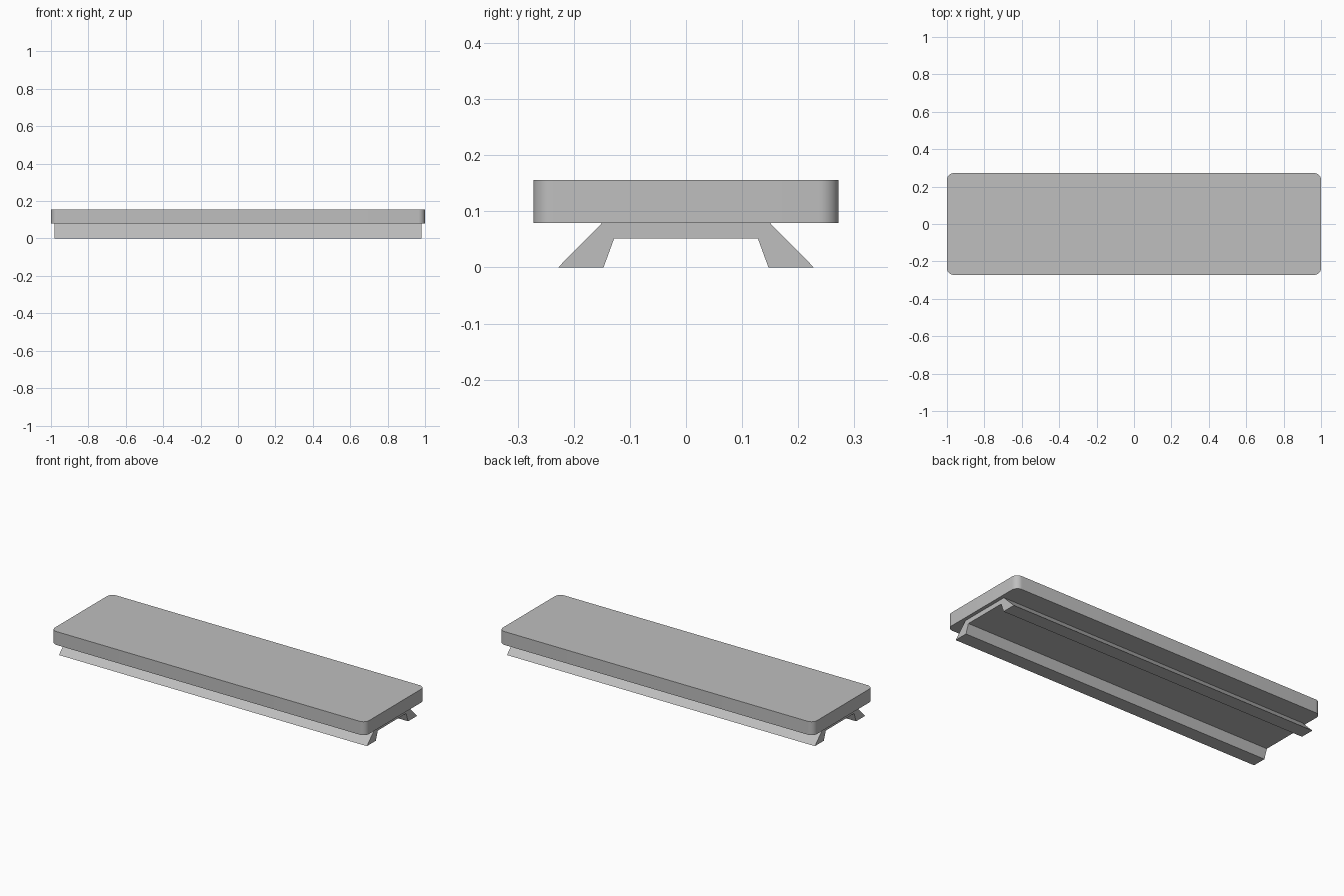
import bpy
import bmesh
from math import cos, sin, radians

cube = bpy.data.objects.get("Cube")
if cube:
    bpy.data.objects.remove(cube, do_unlink=True)

grey = bpy.data.materials.new("plain grey")
grey.use_nodes = True
colour = (0.52, 0.52, 0.52, 1)
grey.diffuse_color = colour
grey.node_tree.nodes["Principled BSDF"].inputs["Base Color"].default_value = colour


def extrude_outline(name, points, offset):
    """Extrude a closed outline of 3D points into a solid."""
    bm = bmesh.new()
    face = bm.faces.new([bm.verts.new(p) for p in points])
    result = bmesh.ops.extrude_face_region(bm, geom=[face], use_keep_orig=True)
    moved = [v for v in result["geom"] if isinstance(v, bmesh.types.BMVert)]
    bmesh.ops.translate(bm, verts=moved, vec=offset)
    bmesh.ops.recalc_face_normals(bm, faces=bm.faces)
    mesh = bpy.data.meshes.new(name)
    bm.to_mesh(mesh)
    bm.free()
    mesh.materials.append(grey)
    obj = bpy.data.objects.new(name, mesh)
    bpy.context.collection.objects.link(obj)
    return obj


# Rounded top slab
half_x, half_y, radius, steps = 1.0, 0.272, 0.036, 10
bottom, top = 0.079, 0.156
outline = []
for i, (sx, sy) in enumerate([(1, 1), (-1, 1), (-1, -1), (1, -1)]):
    for k in range(steps + 1):
        a = radians(90 * (i + k / steps))
        outline.append((sx * (half_x - radius) + radius * cos(a),
                        sy * (half_y - radius) + radius * sin(a), bottom))
slab = extrude_outline("top_slab", outline, (0, 0, top - bottom))

# Splayed rail underneath: mirrored cross-section run along the length
half = [(0.15, bottom), (0.228, 0), (0.147, 0), (0.128, 0.052)]
section = half + [(-y, z) for y, z in reversed(half)]
rail_x = 0.98
extrude_outline("base_rail", [(-rail_x, y, z) for y, z in section], (2 * rail_x, 0, 0))

# Smooth the slab's rounded corners
bpy.ops.object.select_all(action="DESELECT")
slab.select_set(True)
bpy.context.view_layer.objects.active = slab
bpy.ops.object.shade_smooth_by_angle(angle=radians(30))
